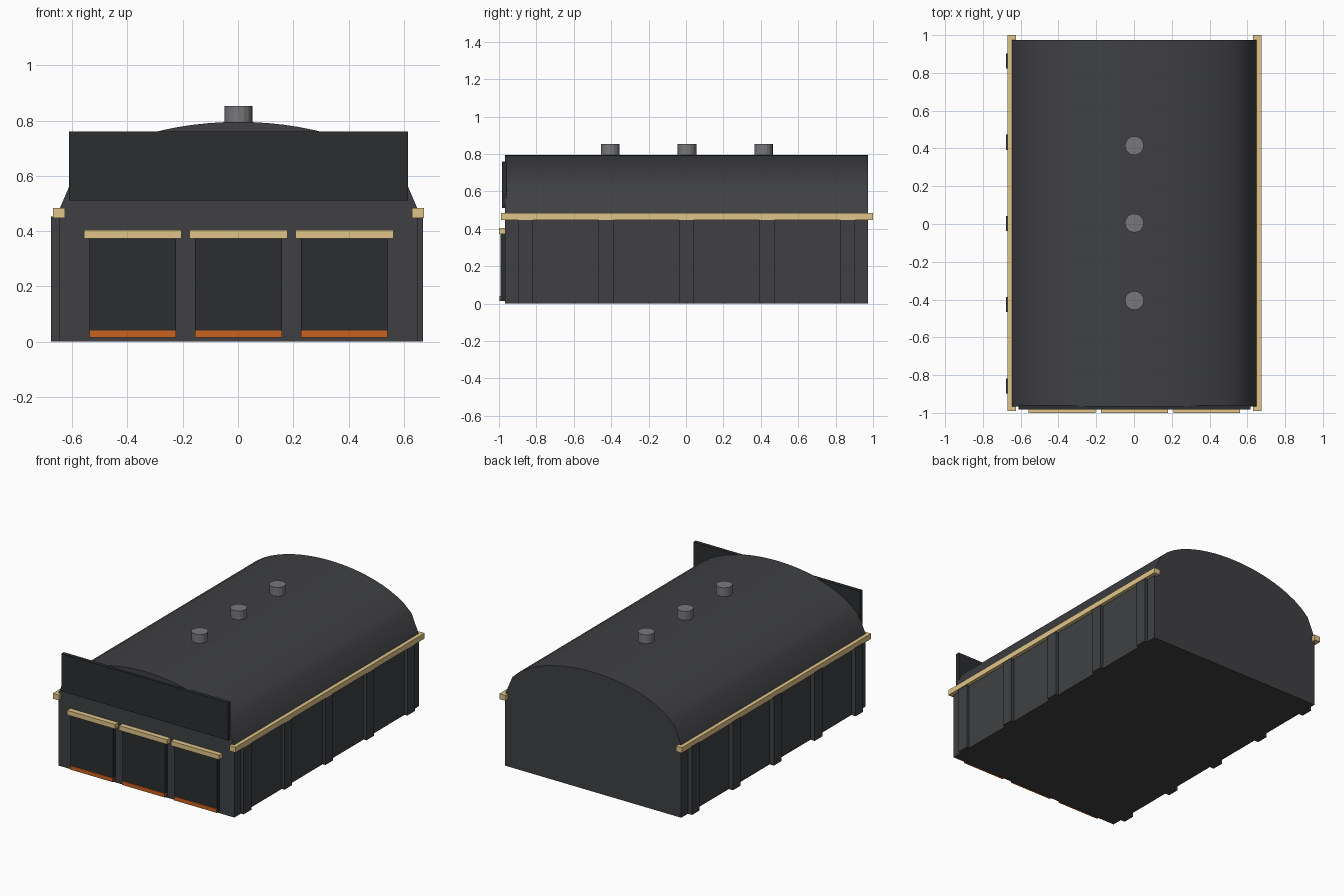
import bpy, bmesh, math

if "Cube" in bpy.data.objects:
    bpy.data.objects.remove(bpy.data.objects["Cube"])

CX, CY = 0.002, 0.005  # hall axis offset inside the overall bounds


def mat(name, r, g, b):
    m = bpy.data.materials.new(name)
    m.diffuse_color = (r, g, b, 1)
    m.use_nodes = True
    m.node_tree.nodes["Principled BSDF"].inputs["Base Color"].default_value = m.diffuse_color
    return m


DARK = mat("dark_cladding", 0.05, 0.051, 0.056)
BLACK = mat("door_black", 0.024, 0.026, 0.03)
CREAM = mat("cream_trim", 0.75, 0.56, 0.25)
ORANGE = mat("orange_sill", 0.6, 0.12, 0.015)
GREY = mat("vent_grey", 0.19, 0.19, 0.2)


def add(name, bm, material):
    bmesh.ops.recalc_face_normals(bm, faces=bm.faces[:])
    me = bpy.data.meshes.new(name)
    bm.to_mesh(me)
    bm.free()
    me.materials.append(material)
    ob = bpy.data.objects.new(name, me)
    bpy.context.collection.objects.link(ob)
    return ob


def box(name, x, y, z, material):
    """Box from (min, max) pairs on each axis."""
    bm = bmesh.new()
    bmesh.ops.create_cube(bm, size=1)
    for v in bm.verts:
        v.co = [r[0] if c < 0 else r[1] for c, r in zip(v.co, (x, y, z))]
    return add(name, bm, material)


# Hall: walls and elliptical vault as one extruded profile
HW, EAVE, RISE, N = 0.648, 0.48, 0.315, 24
profile = [(-HW, 0)]
for i in range(N + 1):
    u = -1 + 2 * i / N
    profile.append((HW * u, EAVE + RISE * math.sqrt(max(0, 1 - u * u))))
profile.append((HW, 0))
bm = bmesh.new()
face = bm.faces.new([bm.verts.new((CX + x, -0.967, z)) for x, z in profile])
ext = bmesh.ops.extrude_face_region(bm, geom=[face])
for g in ext["geom"]:
    if isinstance(g, bmesh.types.BMVert):
        g.co.y = 0.973
if len([f for f in bm.faces if len(f.verts) > 4]) < 2:
    bm.faces.new([e for e in bm.verts[:len(profile)]])
hall = add("hall_with_vaulted_roof", bm, DARK)
for p in hall.data.polygons:
    p.use_smooth = p.normal.z > 0.1

# Side pilasters and eave trims
for side, sx, outer in (("left", -1, 0.677), ("right", 1, 0.67)):
    for i in range(5):
        y = CY - 0.002 + (i - 2) * 0.43
        box(f"{side}_pilaster_{i + 1}", sorted((sx * 0.63, sx * outer)),
            (y - 0.04, y + 0.04), (0, 0.452), DARK)
    box(f"{side}_eave_trim", sorted((CX + sx * 0.628, CX + sx * 0.672)),
        (-0.99, 1.0), (0.447, 0.483), CREAM)

# Three door bays: door, lintel, sill
for i in range(3):
    x = CX + (i - 1) * 0.383
    box(f"door_{i + 1}", (x - 0.157, x + 0.157), (-0.993, -0.96), (0.015, 0.38), BLACK)
    box(f"door_lintel_{i + 1}", (x - 0.177, x + 0.177), (-1.0, -0.96), (0.373, 0.404), CREAM)
    box(f"door_sill_{i + 1}", (x - 0.157, x + 0.157), (-0.998, -0.96), (0.014, 0.04), ORANGE)

# Front fascia board
box("front_fascia", (CX - 0.614, CX + 0.614), (-0.983, -0.958), (0.51, 0.76), BLACK)

# Roof vents
for i in range(3):
    bm = bmesh.new()
    bmesh.ops.create_cone(bm, cap_ends=True, segments=16, radius1=0.05, radius2=0.05, depth=0.083)
    bmesh.ops.translate(bm, verts=bm.verts, vec=(CX, CY + (i - 1) * 0.41, 0.812))
    add(f"roof_vent_{i + 1}", bm, GREY)
